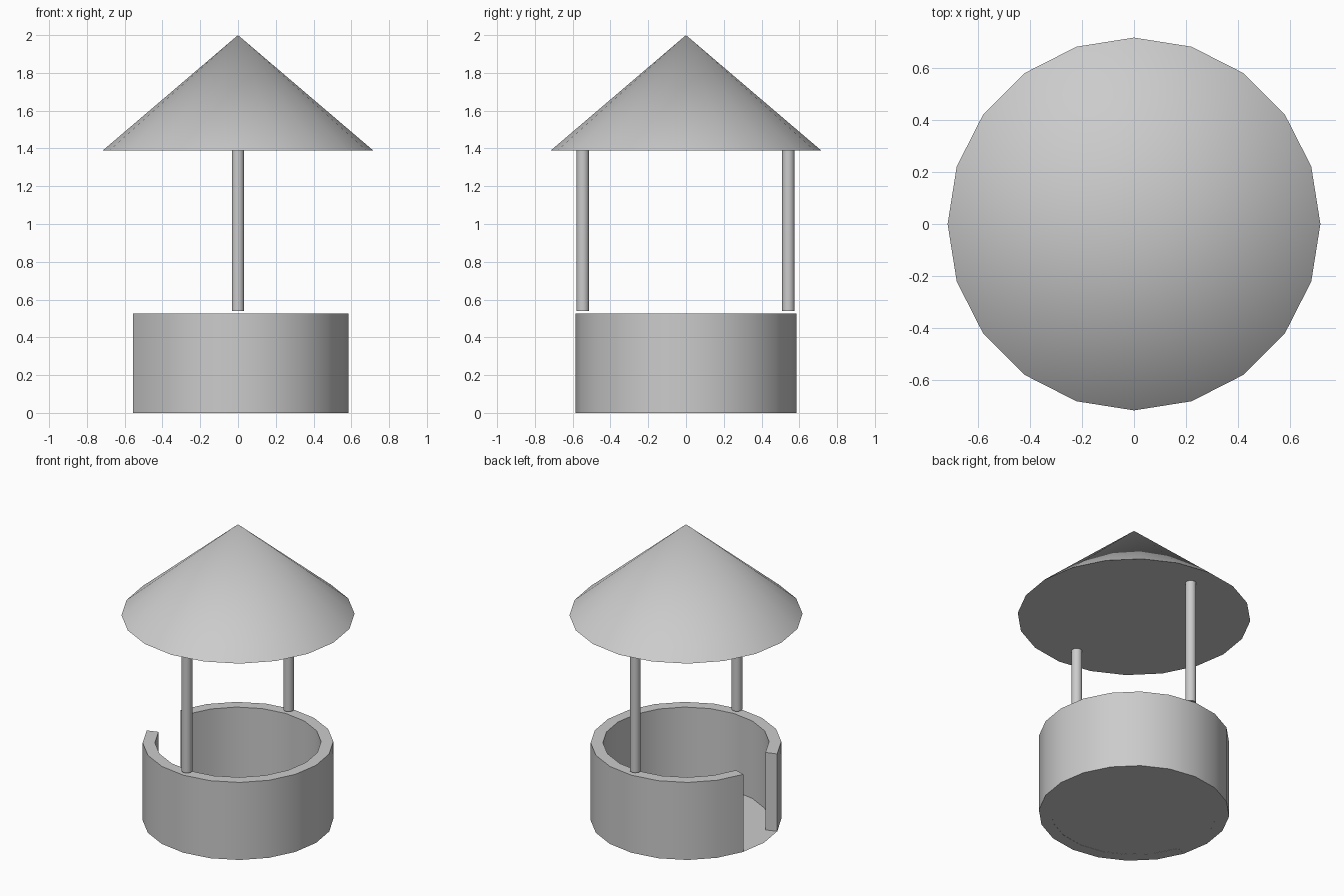
import bpy, bmesh, math

cube = bpy.data.objects.get("Cube")
if cube:
    bpy.data.objects.remove(cube)

SIDES = 20
WALL_OUT, WALL_IN, WALL_TOP = 0.585, 0.51, 0.525
EAVES = 1.39

grey = bpy.data.materials.new("plain_grey")
grey.use_nodes = True
colour = (0.6, 0.6, 0.6, 1)
grey.diffuse_color = colour
grey.node_tree.nodes["Principled BSDF"].inputs["Base Color"].default_value = colour


def finish(name, bm):
    mesh = bpy.data.meshes.new(name)
    bm.to_mesh(mesh)
    bm.free()
    obj = bpy.data.objects.new(name, mesh)
    bpy.context.collection.objects.link(obj)
    mesh.materials.append(grey)
    bpy.ops.object.select_all(action='DESELECT')
    obj.select_set(True)
    bpy.context.view_layer.objects.active = obj
    bpy.ops.object.shade_smooth_by_angle(angle=math.radians(30))
    return obj


def cone(name, r1, r2, bottom, top, x=0, y=0):
    bm = bmesh.new()
    bmesh.ops.create_cone(bm, cap_ends=True, segments=SIDES, radius1=r1,
                          radius2=r2, depth=top - bottom)
    bmesh.ops.remove_doubles(bm, verts=bm.verts, dist=1e-5)
    bmesh.ops.translate(bm, verts=bm.verts, vec=(x, y, (top + bottom) / 2))
    return finish(name, bm)


def ring_point(radius, step, z):
    a = 2 * math.pi * step / SIDES
    return (radius * math.cos(a), radius * math.sin(a), z)


# Round wall: a rectangular section swept around, leaving a doorway at -x
bm = bmesh.new()
section = [(WALL_OUT, 0), (WALL_OUT, WALL_TOP), (WALL_IN, WALL_TOP), (WALL_IN, 0)]
half = SIDES // 2 - 1
rings = [[bm.verts.new(ring_point(r, s, z)) for r, z in section]
         for s in range(-half, half + 1)]
for a, b in zip(rings, rings[1:]):
    for i in range(4):
        j = (i + 1) % 4
        bm.faces.new((a[i], b[i], b[j], a[j]))
bm.faces.new(rings[0])
bm.faces.new(rings[-1])
bmesh.ops.recalc_face_normals(bm, faces=bm.faces)
finish("round_wall", bm)

# Thin floor disc
bm = bmesh.new()
bm.faces.new([bm.verts.new(ring_point(WALL_OUT, s, 0.001)) for s in range(SIDES)])
finish("floor", bm)

# Posts and conical roof
cone("front_post", 0.033, 0.033, 0.54, EAVES, y=-0.546)
cone("back_post", 0.033, 0.033, 0.54, EAVES, y=0.542)
cone("roof", 0.715, 0, EAVES, 2.0)
